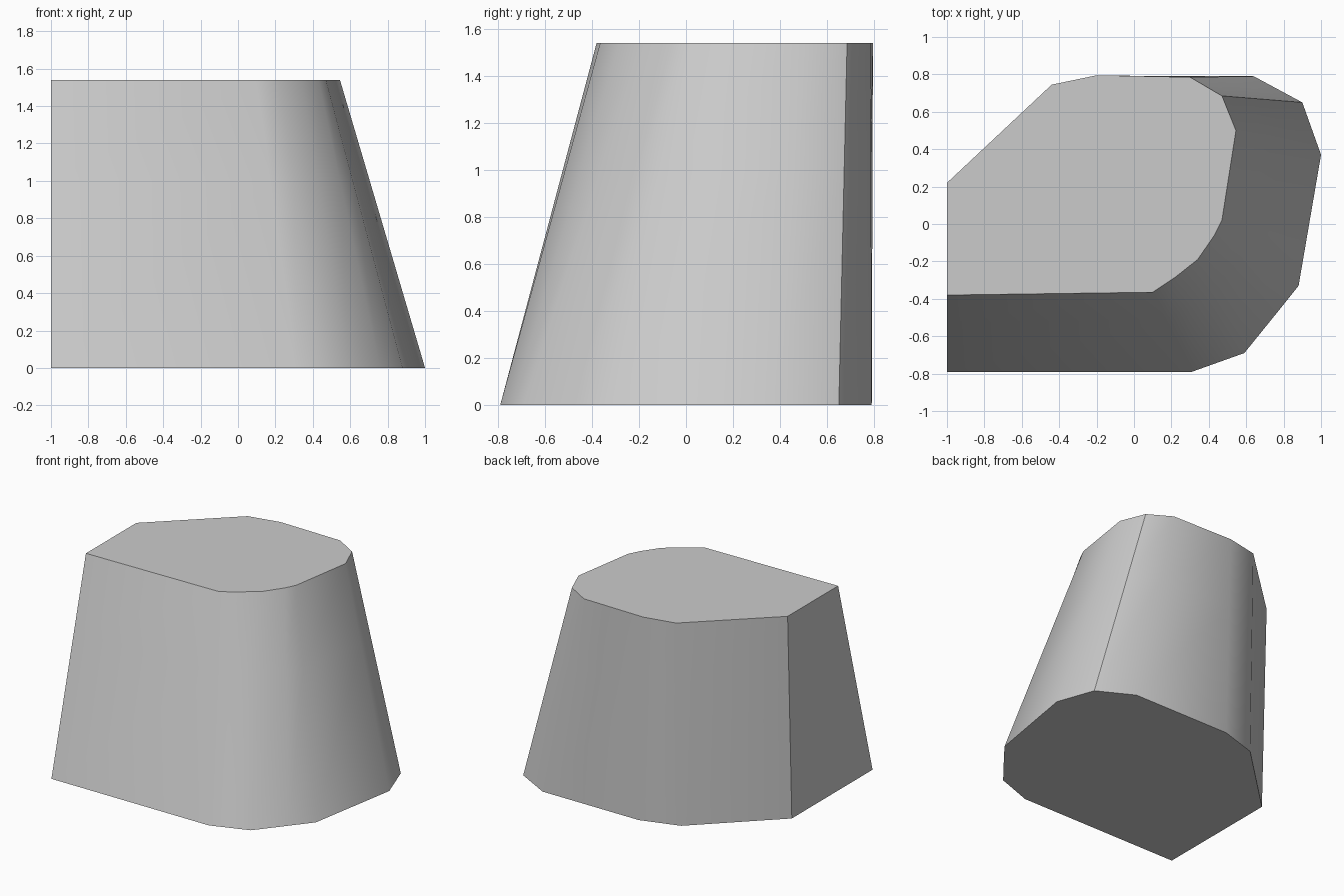
import bpy, bmesh, math

if "Cube" in bpy.data.objects:
    bpy.data.objects.remove(bpy.data.objects["Cube"], do_unlink=True)

HEIGHT = 1.54
MID = 0.65

# Matching corners of the base and top outlines, counter-clockwise
base = [(-1, -.79), (.31, -.79), (.45, -.74), (.59, -.69), (.76, -.48), (.88, -.33),
        (1, .37), (.9, .65), (.64, .79), (-.16, .79), (-.45, .70), (-1, .17)]
top = [(-1, -.38), (.1, -.365), (.22, -.285), (.34, -.19), (.43, -.06), (.47, .02),
       (.545, .5), (.47, .685), (.3, .785), (-.2, .795), (-.44, .745), (-1, .22)]

# Plain grey surface
grey = bpy.data.materials.new("plain_grey")
grey.use_nodes = True
colour = (0.6, 0.6, 0.6, 1)
grey.diffuse_color = colour
grey.node_tree.nodes["Principled BSDF"].inputs["Base Color"].default_value = colour

# Tapered block: three rings lofted and capped
bm = bmesh.new()
rings = []
for t in (0, MID, 1):
    rings.append([bm.verts.new((a[0] + (b[0] - a[0]) * t,
                                a[1] + (b[1] - a[1]) * t, HEIGHT * t))
                  for a, b in zip(base, top)])
n = len(base)
for low, high in zip(rings, rings[1:]):
    for i in range(n):
        j = (i + 1) % n
        bm.faces.new((low[i], low[j], high[j], high[i]))
bm.faces.new(rings[0][::-1])
bm.faces.new(rings[-1])
bmesh.ops.recalc_face_normals(bm, faces=bm.faces[:])

mesh = bpy.data.meshes.new("tapered_block")
bm.to_mesh(mesh)
bm.free()
mesh.materials.append(grey)
block = bpy.data.objects.new("tapered_block", mesh)
bpy.context.collection.objects.link(block)

# Soft rounded side, crisp rims and corners
bpy.ops.object.select_all(action="DESELECT")
block.select_set(True)
bpy.context.view_layer.objects.active = block
bpy.ops.object.shade_smooth_by_angle(angle=math.radians(35))
